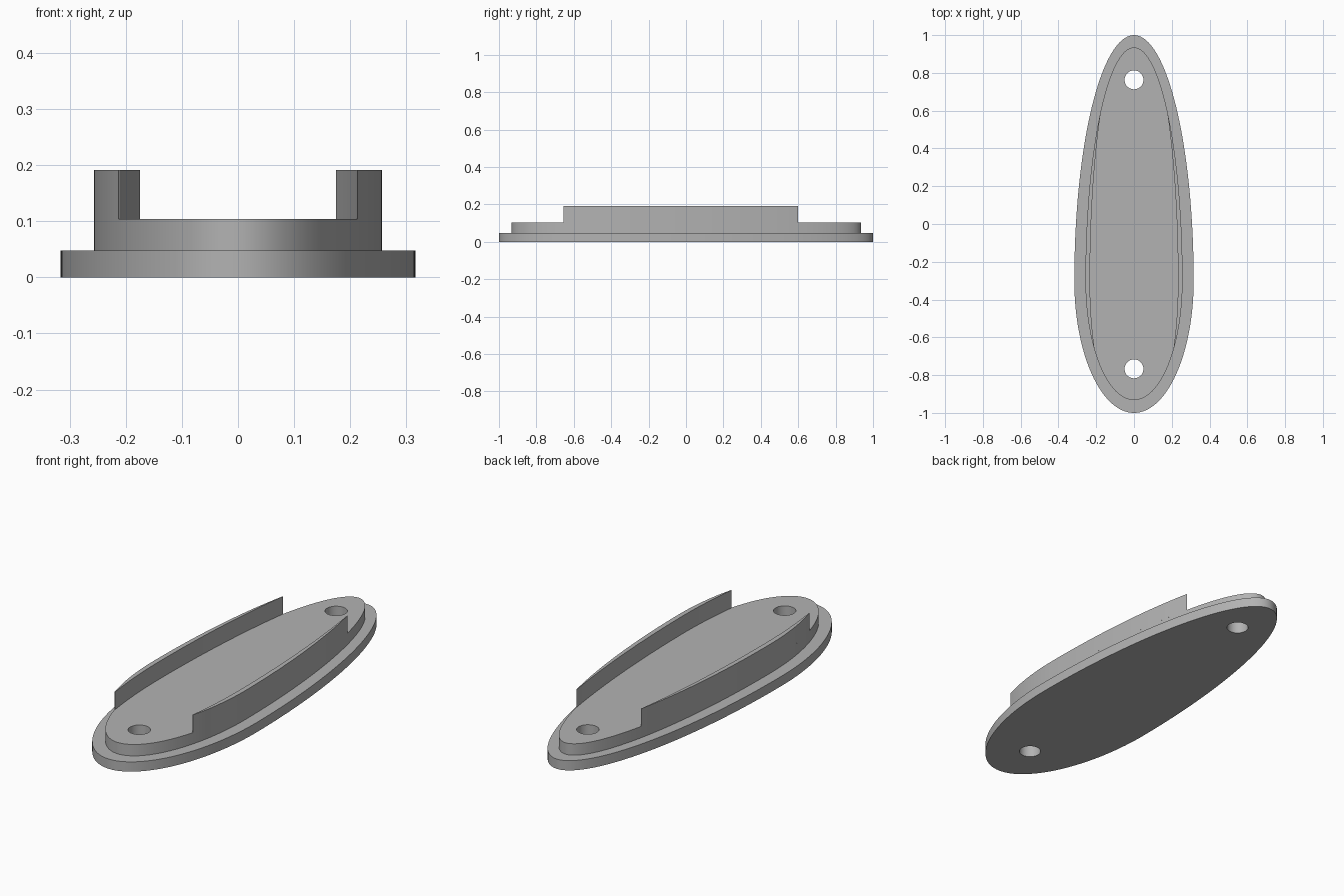
import bpy, bmesh, math

if "Cube" in bpy.data.objects:
    bpy.data.objects.remove(bpy.data.objects["Cube"], do_unlink=True)

WIDEST_Y = -0.3
RIM_Z, DECK_Z, WALL_Z = 0.048, 0.104, 0.191
WALL_FRONT, WALL_BACK = -0.655, 0.6

grey = bpy.data.materials.new("plain grey")
grey.use_nodes = True
grey.diffuse_color = (0.45, 0.45, 0.45, 1)
grey.node_tree.nodes["Principled BSDF"].inputs["Base Color"].default_value = grey.diffuse_color


def egg(half_width, front, back, count=128):
    """Outline of two half ellipses that meet at the widest line."""
    points = []
    for i in range(count):
        a = math.tau * i / count
        length = back if math.sin(a) > 0 else front
        points.append((half_width * math.cos(a), WIDEST_Y + length * math.sin(a)))
    return points


def circle(y, radius, count=40):
    return [(radius * math.cos(math.tau * i / count),
             y + radius * math.sin(math.tau * i / count)) for i in range(count)]


def egg_x(y, half_width, front, back):
    t = (y - WIDEST_Y) / (back if y > WIDEST_Y else front)
    return half_width * math.sqrt(1 - t * t)


def cap(bm, loops, z):
    """Flat face bounded by an outline and any holes in it."""
    edges = []
    for loop in loops:
        verts = [bm.verts.new((x, y, z)) for x, y in loop]
        edges += [bm.edges.new((v, verts[i - 1])) for i, v in enumerate(verts)]
    bmesh.ops.triangle_fill(bm, use_beauty=True, use_dissolve=False, edges=edges)


def skirt(bm, loop, z0, z1):
    """Upright band that follows an outline."""
    low = [bm.verts.new((x, y, z0)) for x, y in loop]
    high = [bm.verts.new((x, y, z1)) for x, y in loop]
    for i in range(len(loop)):
        bm.faces.new((low[i - 1], low[i], high[i], high[i - 1]))


def finish(bm, name):
    bmesh.ops.remove_doubles(bm, verts=bm.verts, dist=0.00001)
    bmesh.ops.recalc_face_normals(bm, faces=bm.faces)
    mesh = bpy.data.meshes.new(name)
    bm.to_mesh(mesh)
    bm.free()
    mesh.materials.append(grey)
    obj = bpy.data.objects.new(name, mesh)
    bpy.context.collection.objects.link(obj)
    bpy.ops.object.select_all(action="DESELECT")
    obj.select_set(True)
    bpy.context.view_layer.objects.active = obj
    bpy.ops.object.shade_smooth_by_angle(angle=math.radians(30))


# Stepped base plate with two through holes
STEP = (0.257, 0.632, 1.235)
rim, step = egg(0.316, 0.7, 1.3), egg(*STEP)
holes = [circle(y, 0.05) for y in (-0.767, 0.763)]
bm = bmesh.new()
cap(bm, [rim] + holes, 0)
cap(bm, [rim, step], RIM_Z)
cap(bm, [step] + holes, DECK_Z)
skirt(bm, rim, 0, RIM_Z)
skirt(bm, step, RIM_Z, DECK_Z)
for hole in holes:
    skirt(bm, hole, 0, DECK_Z)
finish(bm, "base_plate")

# Crescent side walls, flush with the step and thinning to their ends
INNER = (0.233, 0.82, 1.36)
ys = [WALL_FRONT + (WALL_BACK - WALL_FRONT) * i / 48 for i in range(49)]
for side, name in ((1, "left_wall"), (-1, "right_wall")):
    outline = [(side * egg_x(y, *STEP), y) for y in ys]
    outline += [(side * egg_x(y, *INNER), y) for y in reversed(ys)]
    bm = bmesh.new()
    cap(bm, [outline], DECK_Z)
    cap(bm, [outline], WALL_Z)
    skirt(bm, outline, DECK_Z, WALL_Z)
    finish(bm, name)
